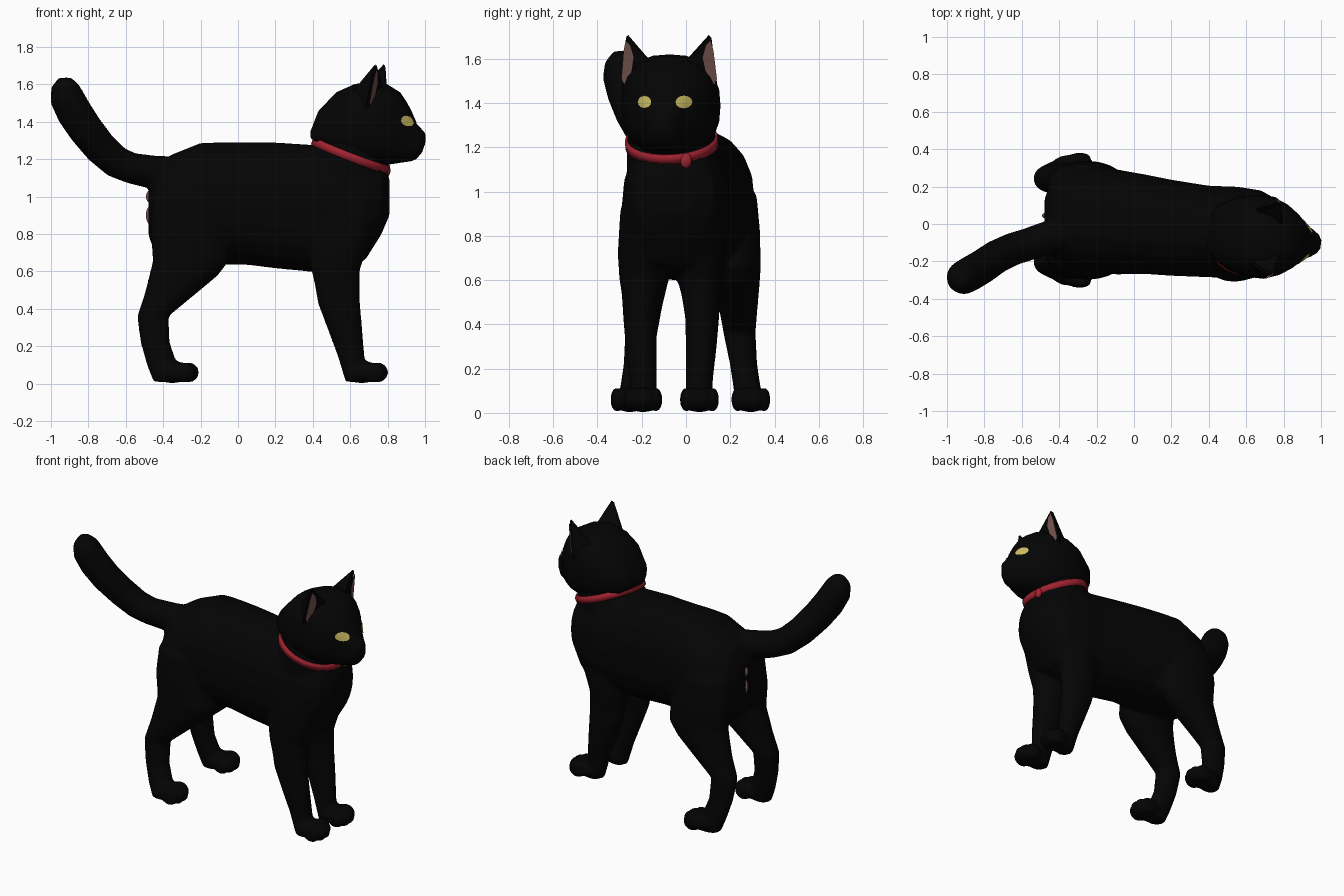
import bpy, bmesh, math
from mathutils import Vector, Matrix
from mathutils.bvhtree import BVHTree

X, Z = Vector((1, 0, 0)), Vector((0, 0, 1))


def material(name, rgb):
    m = bpy.data.materials.new(name)
    m.diffuse_color = (*rgb, 1)
    return m


BLACK = material("black fur", (0.0012, 0.0012, 0.0012))
RED = material("red collar", (0.36, 0.016, 0.03))
YELLOW = material("yellow eye", (0.60, 0.50, 0.12))
PINK = material("dusky pink skin", (0.17, 0.085, 0.073))


def finish(bm, name, mat, smooth=True, matrix=None):
    bmesh.ops.recalc_face_normals(bm, faces=bm.faces)
    me = bpy.data.meshes.new(name)
    bm.to_mesh(me)
    bm.free()
    me.materials.append(mat)
    for p in me.polygons:
        p.use_smooth = smooth
    ob = bpy.data.objects.new(name, me)
    bpy.context.collection.objects.link(ob)
    if matrix:
        ob.matrix_world = matrix
    return ob


def loft(bm, stations, axis=None, n=20, p=2.0):
    """Rings (x, y, z, side radius, other radius) joined into a closed tube."""
    rings = []
    for i, (x, y, z, a, b) in enumerate(stations):
        lo, hi = stations[max(i - 1, 0)], stations[min(i + 1, len(stations) - 1)]
        t = axis.normalized() if axis else (Vector(hi[:3]) - Vector(lo[:3])).normalized()
        side = Vector((0, 1, 0))
        side = (side - t * side.dot(t)).normalized()
        up = t.cross(side)
        ring = []
        for k in range(n):
            c, s = math.cos(2 * math.pi * k / n), math.sin(2 * math.pi * k / n)
            c = math.copysign(abs(c) ** (2 / p), c)
            s = math.copysign(abs(s) ** (2 / p), s)
            ring.append(bm.verts.new(Vector((x, y, z)) + side * a * c + up * b * s))
        rings.append(ring)
    for r, q in zip(rings, rings[1:]):
        for k in range(n):
            bm.faces.new((r[k], r[(k + 1) % n], q[(k + 1) % n], q[k]))
    bm.faces.new(rings[0][::-1])
    bm.faces.new(rings[-1])


def ball(bm, centre, radii):
    m = Matrix.Translation(centre) @ Matrix.Diagonal((*radii, 1))
    bmesh.ops.create_uvsphere(bm, u_segments=16, v_segments=10, radius=1, matrix=m)


def paw(bm, x, y):
    ball(bm, (x - 0.03, y, 0.062), (0.10, 0.078, 0.06))
    for k in range(4):
        dy = -0.06 + 0.04 * k
        ball(bm, (x + 0.055 - 7 * dy * dy, y + dy, 0.06), (0.062, 0.029, 0.056))


# Torso
bm = bmesh.new()
loft(bm, [(-0.478, 0.02, 0.92, 0.12, 0.13), (-0.44, 0.02, 0.93, 0.20, 0.24),
          (-0.36, 0.025, 0.935, 0.26, 0.288), (-0.20, 0.022, 0.957, 0.29, 0.33),
          (-0.08, 0.01, 0.963, 0.28, 0.328), (0.05, 0.0, 0.963, 0.267, 0.328),
          (0.2, -0.02, 0.953, 0.257, 0.337),
          (0.4, -0.04, 0.937, 0.245, 0.34), (0.55, -0.045, 0.935, 0.245, 0.33),
          (0.68, -0.05, 0.945, 0.23, 0.285), (0.765, -0.055, 0.985, 0.185, 0.19),
          (0.81, -0.055, 1.0, 0.09, 0.10)], X, p=2.25)
# Neck
loft(bm, [(0.54, -0.05, 1.0, 0.22, 0.24), (0.60, -0.062, 1.19, 0.205, 0.212),
          (0.615, -0.065, 1.25, 0.20, 0.20), (0.64, -0.07, 1.33, 0.18, 0.18)],
     Vector((0.37, 0, 0.93)))
# Tail
loft(bm, [(-0.34, -0.04, 1.10, 0.10, 0.12), (-0.45, -0.07, 1.13, 0.09, 0.09),
          (-0.57, -0.11, 1.152, 0.087, 0.083), (-0.65, -0.135, 1.185, 0.088, 0.086),
          (-0.735, -0.175, 1.26, 0.09, 0.09), (-0.815, -0.23, 1.36, 0.092, 0.094),
          (-0.875, -0.265, 1.45, 0.093, 0.096), (-0.915, -0.288, 1.53, 0.09, 0.092),
          (-0.925, -0.296, 1.59, 0.072, 0.075), (-0.927, -0.30, 1.635, 0.03, 0.035)])
# Legs and paws, right side then left side
hind = [(-0.27, 0.12, 1.12, 0.10, 0.12), (-0.27, 0.175, 0.98, 0.125, 0.19),
        (-0.265, 0.195, 0.82, 0.12, 0.205), (-0.25, 0.20, 0.66, 0.118, 0.205),
        (-0.29, 0.208, 0.58, 0.105, 0.185),
        (-0.355, 0.215, 0.49, 0.09, 0.142), (-0.455, 0.222, 0.36, 0.073, 0.084),
        (-0.443, 0.24, 0.22, 0.062, 0.078), (-0.405, 0.258, 0.10, 0.062, 0.082),
        (-0.39, 0.268, 0.01, 0.055, 0.062)]
fore = [(0.57, 0.12, 0.92, 0.11, 0.19), (0.535, 0.13, 0.72, 0.112, 0.155),
        (0.522, 0.13, 0.61, 0.105, 0.13), (0.53, 0.135, 0.53, 0.088, 0.12),
        (0.54, 0.14, 0.43, 0.077, 0.113), (0.57, 0.136, 0.30, 0.07, 0.094),
        (0.604, 0.127, 0.15, 0.062, 0.072), (0.632, 0.123, 0.01, 0.058, 0.057)]
for s in (-1, 1):
    for leg, mid, foot_x in ((hind, 0.02, -0.32), (fore, -0.067, 0.692)):
        loft(bm, [(x, mid + s * y, z, a, b) for x, y, z, a, b in leg], Z)
        paw(bm, foot_x, mid + s * (leg[-1][1] + 0.005))
body = finish(bm, "body", BLACK)
rm = body.modifiers.new("blend", 'REMESH')
rm.mode, rm.voxel_size, rm.use_smooth_shade = 'VOXEL', 0.012, True
sm = body.modifiers.new("soften", 'SMOOTH')
sm.factor, sm.iterations = 0.5, 6

# Head, turned a little to its right
HEAD = Matrix.Translation((0.6, -0.06, 0)) @ Matrix.Rotation(math.radians(-7), 4, 'Z')
bm = bmesh.new()
profile = [(-0.205, 1.31, 1.36, 0.08), (-0.165, 1.26, 1.46, 0.145), (-0.07, 1.20, 1.56, 0.197),
           (0.02, 1.175, 1.60, 0.22), (0.12, 1.165, 1.62, 0.22), (0.20, 1.17, 1.60, 0.19),
           (0.265, 1.18, 1.56, 0.145), (0.30, 1.185, 1.51, 0.11), (0.33, 1.19, 1.455, 0.085),
           (0.355, 1.20, 1.39, 0.072), (0.385, 1.235, 1.36, 0.05), (0.402, 1.28, 1.34, 0.022)]
loft(bm, [(x, 0, (a + b) / 2, w, (b - a) / 2) for x, a, b, w in profile], X, 24, 2.5)
bmesh.ops.recalc_face_normals(bm, faces=bm.faces)
tree = BVHTree.FromBMesh(bm)
finish(bm, "head", BLACK, True, HEAD)

for s, label in ((-1, "right"), (1, "left")):
    # Eye plates laid on the face
    bm = bmesh.new()
    rim = []
    for k in range(12):
        a = 2 * math.pi * k / 12
        origin = Vector((1, s * 0.09 + 0.035 * math.cos(a), 1.405 + 0.029 * math.sin(a)))
        hit, normal, _, _ = tree.ray_cast(origin, -X)
        rim.append(bm.verts.new(hit + X * 0.007))
    hit, normal, _, _ = tree.ray_cast(Vector((1, s * 0.09, 1.405)), -X)
    mid = bm.verts.new(hit + X * 0.009)
    for k in range(12):
        bm.faces.new((rim[k], rim[(k + 1) % 12], mid))
    finish(bm, label + "_eye", YELLOW, True, HEAD)

    # Ear pyramid
    tip, inner, outer, back = (Vector((x, s * y, z)) for x, y, z in (
        (0.165, 0.198, 1.73), (0.195, 0.06, 1.575), (0.115, 0.226, 1.45), (-0.02, 0.12, 1.52)))
    bm = bmesh.new()
    v = [bm.verts.new(c) for c in (tip, inner, outer, back)]
    for i, j, k in ((0, 1, 2), (0, 2, 3), (0, 3, 1), (1, 3, 2)):
        bm.faces.new((v[i], v[j], v[k]))
    bmesh.ops.recalc_face_normals(bm, faces=bm.faces)
    bmesh.ops.bevel(bm, geom=bm.edges[:], offset=0.012, segments=2, affect='EDGES')
    finish(bm, label + "_ear", BLACK, False, HEAD)

    # Inner ear plate
    n = (inner - tip).cross(outer - tip).normalized()
    n = n if n.x > 0 else -n
    bm = bmesh.new()
    bm.faces.new([bm.verts.new(tip * a + inner * b + outer * c + n * 0.006) for a, b, c in (
        (0.80, 0.07, 0.13), (0.66, 0.22, 0.12), (0.40, 0.36, 0.24), (0.14, 0.32, 0.54),
        (0.05, 0.14, 0.81), (0.20, 0.03, 0.77), (0.65, 0.03, 0.32))])
    finish(bm, label + "_inner_ear", PINK, False, HEAD)

# Collar band and its knot
bm = bmesh.new()
tilt = (Matrix.Translation((0.602, -0.065, 1.222)) @ Matrix.Rotation(math.radians(3), 4, 'X')
        @ Matrix.Rotation(math.radians(21), 4, 'Y') @ Matrix.Diagonal((0.213, 0.204, 1, 1)))
bmesh.ops.create_cone(bm, cap_ends=False, segments=24, radius1=1, radius2=1, depth=0.044, matrix=tilt)
collar = finish(bm, "collar", RED)
so = collar.modifiers.new("thickness", 'SOLIDIFY')
so.thickness, so.offset = 0.012, 0
bm = bmesh.new()
ball(bm, (0.797, 0.0, 1.14), (0.018, 0.026, 0.034))
finish(bm, "collar_knot", RED)

# Bare skin under the tail
bm = bmesh.new()
ball(bm, (-0.466, 0.045, 1.00), (0.026, 0.016, 0.035))
ball(bm, (-0.468, 0.045, 0.90), (0.024, 0.011, 0.05))
finish(bm, "under_tail_skin", PINK)
